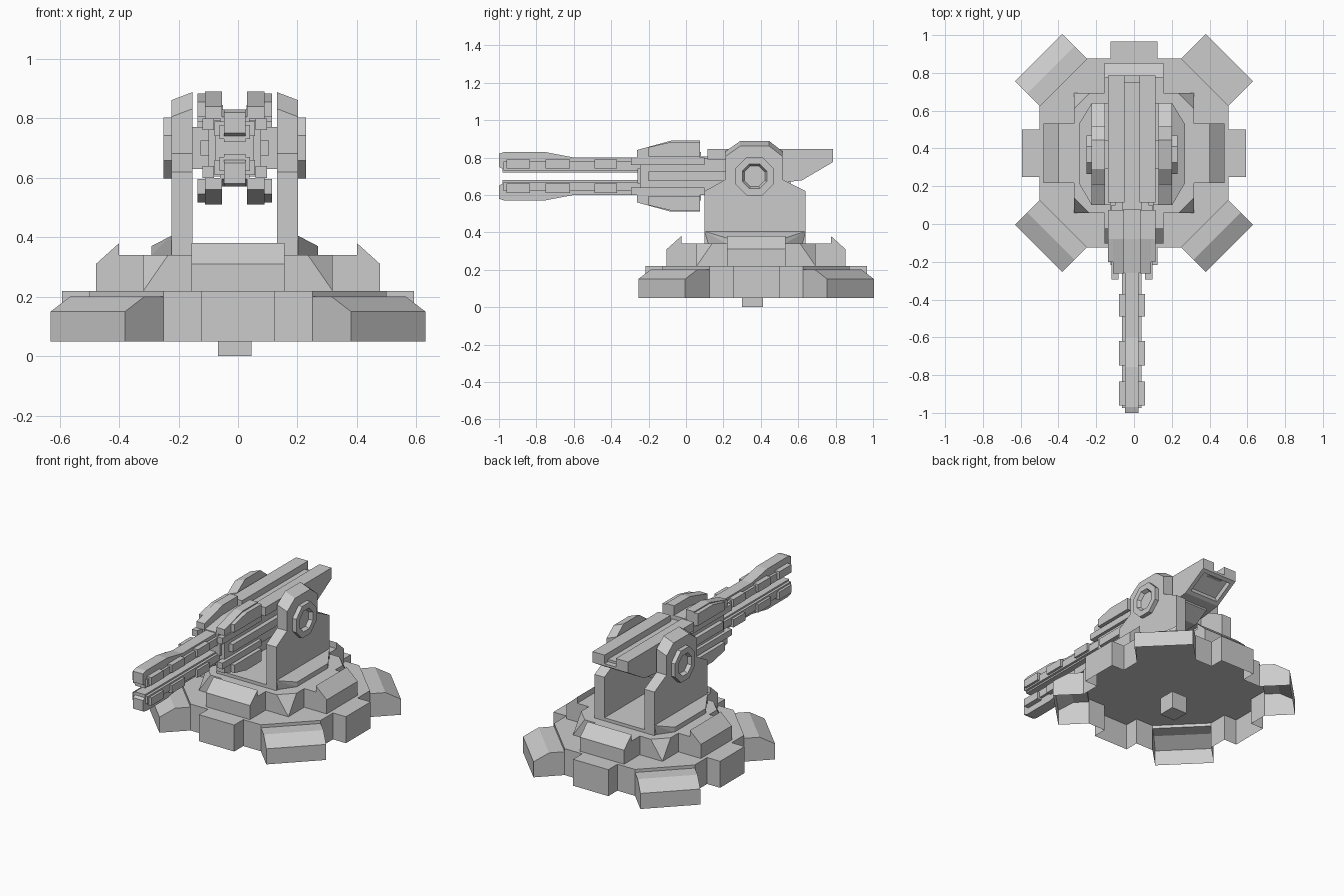
import bpy, bmesh, math
from mathutils import Vector, Matrix

if "Cube" in bpy.data.objects:
    bpy.data.objects.remove(bpy.data.objects["Cube"])

CY = 0.375      # centre of the base in y
TX = -0.011     # turret axis in x
GZ = 0.70       # gun axis in z


def finish(name, bm):
    bmesh.ops.recalc_face_normals(bm, faces=bm.faces[:])
    me = bpy.data.meshes.new(name)
    bm.to_mesh(me)
    bm.free()
    ob = bpy.data.objects.new(name, me)
    bpy.context.collection.objects.link(ob)
    return ob


def hull(name, pts):
    bm = bmesh.new()
    for p in pts:
        bm.verts.new(p)
    bmesh.ops.convex_hull(bm, input=bm.verts[:])
    bmesh.ops.dissolve_limit(bm, angle_limit=0.01, verts=bm.verts[:], edges=bm.edges[:])
    return finish(name, bm)


def loft(name, a, b):
    """Solid between two matching closed outlines."""
    bm = bmesh.new()
    va, vb = [bm.verts.new(p) for p in a], [bm.verts.new(p) for p in b]
    bm.faces.new(va)
    bm.faces.new(vb)
    n = len(a)
    for i in range(n):
        j = (i + 1) % n
        bm.faces.new((va[i], va[j], vb[j], vb[i]))
    return finish(name, bm)


def slab(name, yz, x0, x1):
    """Side profile (y, z) extruded across x, relative to the turret axis."""
    return loft(name, [(TX + x0, y, z) for y, z in yz], [(TX + x1, y, z) for y, z in yz])


def box(name, x0, x1, y0, y1, z0, z1):
    return slab(name, [(y0, z0), (y1, z0), (y1, z1), (y0, z1)], x0, x1)


def turn(p, k):
    """Rotate a point k quarter turns about the base centre."""
    x, y, z = Matrix.Rotation(k * math.pi / 2, 3, 'Z') @ Vector(p)
    return (x, y + CY, z)


# Base plate with four tabs and four diagonal feet: one shell, open below
bm = bmesh.new()
face = lambda pts, k: bm.faces.new([bm.verts.new(turn(p, k)) for p in pts])
side = [(.5, -.25), (.5, -.125), (.592, -.125), (.592, .125), (.5, .125), (.5, .25)]
B, F, T = .05, .20, .22
top = []
for k in range(4):
    top += [turn((x, y, T), k) for x, y in side]
    for (x0, y0), (x1, y1) in zip(side, side[1:]):
        face([(x0, y0, B), (x1, y1, B), (x1, y1, T), (x0, y0, T)], k)
    face([(.5, .25, F), (.25, .5, F), (.25, .5, T), (.5, .25, T)], k)
    foot = [(.5, .25, B), (.63, .38, B), (.63, .38, .15), (.565, .315, F), (.5, .25, F)]
    flip = [(y, x, z) for x, y, z in foot]
    face(foot, k)
    face(flip, k)
    for i in (1, 2, 3):
        face([foot[i], foot[i + 1], flip[i + 1], flip[i]], k)
bm.faces.new([bm.verts.new(p) for p in top])
bmesh.ops.remove_doubles(bm, verts=bm.verts[:], dist=1e-4)
finish("base_shell", bm)

# Small locating block under the base
box("centre_peg", -.056, .056, .30, .412, 0, .112)

# Upper tier: square with its top corners cut to triangles
s, c = .318, .235
pts = []
for sx in (-1, 1):
    for sy in (-1, 1):
        pts += [(sx * s, CY + sy * s, .22), (sx * s, CY + sy * c, .34), (sx * c, CY + sy * s, .34)]
hull("tier_body", pts)

# Sloped armour block on each side of the tier
prof = [(.28, .22), (.478, .22), (.478, .31), (.40, .38), (.40, .34), (.28, .34)]
for k in range(4):
    loft(f"tier_block_{k}", [turn((x, -.157, z), k) for x, z in prof],
         [turn((x, .157, z), k) for x, z in prof])

# Yoke: floor, flanges, arms and pivot rings
box("yoke_floor", -.16, .16, .10, .64, .33, .36)
arm_in = [(.10, .34), (.10, .62), (.21, .682), (.21, .832), (.29, .888), (.445, .888),
          (.517, .832), (.517, .682), (.64, .62), (.64, .34)]
arm_out = [(y, z - (.027 if z > .8 else 0)) for y, z in arm_in]
for m, tag in ((-1, "left"), (1, "right")):
    loft(f"{tag}_arm", [(TX + m * .142, y, z) for y, z in arm_in],
         [(TX + m * .213, y, z) for y, z in arm_out])
    hull(f"{tag}_flange", [(TX + m * x, y, z) for x, y, z in (
        (.20, .10, .34), (.20, .64, .34), (.213, .10, .405), (.213, .64, .405),
        (.28, .215, .34), (.28, .53, .34), (.28, .215, .37), (.28, .53, .37))])
    # eight-sided ring with a recessed middle
    bm = bmesh.new()
    rings = []
    for x, w in ((.20, .102), (.24, .102), (.24, .066), (.217, .055)):
        r = w / math.cos(math.pi / 8)
        rings.append([bm.verts.new((TX + m * x, .367 + r * math.cos((i + .5) * math.pi / 4),
                                    GZ + r * math.sin((i + .5) * math.pi / 4))) for i in range(8)])
    for ra, rb in zip(rings, rings[1:]):
        for i in range(8):
            j = (i + 1) % 8
            bm.faces.new((ra[i], ra[j], rb[j], rb[i]))
    bm.faces.new(rings[0])
    bm.faces.new(rings[-1])
    finish(f"{tag}_pivot_ring", bm)
    box(f"{tag}_axle", m * .08, m * .15, .29, .445, .63, .77)

# Gun body
slab("gun_body", [(-.245, .605), (.46, .605), (.56, .66), (.56, .795), (-.245, .795)], -.088, .088)
box("gun_core", -.065, .065, -.26, -.1, .66, .74)
box("breech_floor", -.05, .05, .08, .75, .77, .805)

# Rear counterweight with recessed panel on its sloped underside
tail = slab("counterweight", [(.46, .79), (.785, .79), (.785, .775), (.62, .678), (.46, .66)],
            -.126, .126)
bm = bmesh.new()
bm.from_mesh(tail.data)
bm.normal_update()
f = max(bm.faces, key=lambda q: q.normal.dot(Vector((0, .5, -.86))))
bmesh.ops.inset_region(bm, faces=[f], thickness=.035)
bmesh.ops.inset_region(bm, faces=[f], thickness=.01, depth=-.025)
bm.to_mesh(tail.data)
bm.free()

for m, tag in ((-1, "left"), (1, "right")):
    box(f"{tag}_top_rail", m * .04, m * .126, .115, .785, .79, .845)
    box(f"{tag}_side_rail", m * .06, m * .115, -.2, .45, .675, .725)

# Upper and lower halves of the gun, mirrored about its axis
for v, level in ((1, "upper"), (-1, "lower")):
    z = lambda d: GZ + v * d
    up = lambda yz: [(y, z(d)) for y, d in yz]
    # barrel spine with swollen muzzle
    slab(f"{level}_barrel", up([(-.98, .02), (-.26, .02), (-.1, .02), (-.1, .10), (-.6, .10),
                                (-.757, .13), (-.97, .13), (-1, .12), (-1, .05), (-.98, .04)]),
         -.036, .036)
    box(f"{level}_barrel_strip", -.052, .052, -.975, -.2, z(.03), z(.078))
    # raised blocks along the barrel sides
    for i, (y0, y1) in enumerate(((-.96, -.835), (-.75, -.62), (-.49, -.37))):
        box(f"{level}_barrel_block_{i}", -.068, .068, y0, y1, z(.04), z(.09))
    slab(f"{level}_bridge", up([(-.26, .07), (-.26, .105), (-.08, .13), (.08, .13), (.08, .07)]),
         -.05, .05)
    for m, tag in ((-1, "left"), (1, "right")):
        slab(f"{level}_{tag}_shroud",
             up([(-.262, .10), (-.262, .14), (-.08, .19), (.075, .19), (.075, .10)]),
             m * .042, m * .100)
        slab(f"{level}_{tag}_shroud_side",
             up([(-.20, .105), (-.20, .155), (-.08, .183), (.075, .183), (.075, .105)]),
             m * .09, m * .126)
        box(f"{level}_{tag}_guide", m * .07, m * .108, -.295, .10, z(.06), z(.10))
